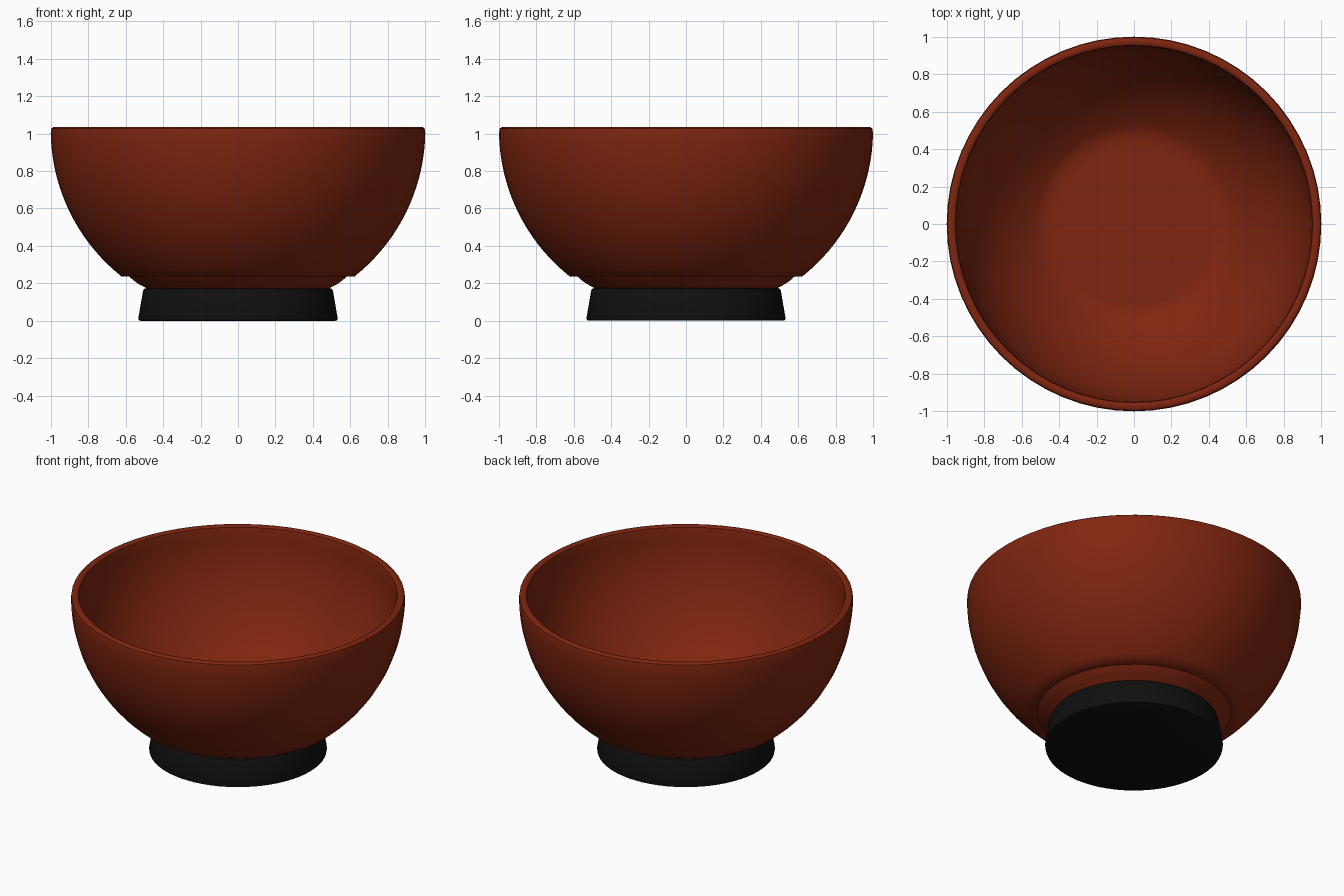
import bpy, bmesh, math

if "Cube" in bpy.data.objects:
    bpy.data.objects.remove(bpy.data.objects["Cube"])

def material(name, rgb):
    m = bpy.data.materials.new(name)
    m.diffuse_color = (*rgb, 1)
    m.use_nodes = True
    m.node_tree.nodes["Principled BSDF"].inputs["Base Color"].default_value = m.diffuse_color
    return m

red = material("red_lacquer", (0.215, 0.019, 0.005))
black = material("black_lacquer", (0.005, 0.005, 0.005))

def lathe(name, profile, mat, steps=64):
    """Spin an (r, z) profile around the z axis."""
    bm = bmesh.new()
    verts = [bm.verts.new((r, 0, z)) for r, z in profile]
    edges = [bm.edges.new(pair) for pair in zip(verts, verts[1:])]
    bmesh.ops.spin(bm, geom=verts + edges, cent=(0, 0, 0), axis=(0, 0, 1),
                   angle=2 * math.pi, steps=steps, use_duplicate=False)
    bmesh.ops.remove_doubles(bm, verts=bm.verts, dist=0.0005)
    bmesh.ops.recalc_face_normals(bm, faces=bm.faces)
    mesh = bpy.data.meshes.new(name)
    bm.to_mesh(mesh)
    bm.free()
    mesh.materials.append(mat)
    ob = bpy.data.objects.new(name, mesh)
    bpy.context.collection.objects.link(ob)
    bpy.ops.object.select_all(action='DESELECT')
    ob.select_set(True)
    bpy.context.view_layer.objects.active = ob
    bpy.ops.object.shade_smooth_by_angle(angle=math.radians(40))
    return ob

def arc(radius, zc, a0, a1, n):
    """Points on a circle about (0, zc); angle is measured down from the rim."""
    out = []
    for i in range(n + 1):
        a = math.radians(a0 + (a1 - a0) * i / n)
        out.append((radius * math.cos(a), zc - radius * math.sin(a)))
    return out

# Bowl: neck, round outer wall, softened rim, inner wall
neck = [(0, 0.165), (0.48, 0.165), (0.495, 0.178), (0.53, 0.196), (0.56, 0.218), (0.58, 0.236)]
outer = arc(1.0, 1.02, 51.5, 1, 18)
rim = [(0.996, 1.027), (0.985, 1.035), (0.965, 1.035), (0.954, 1.028)]
inner = arc(0.95, 1.01, 0, 90, 24)
inner[-1] = (0, inner[-1][1])
inner = [(r, max(z, 0.19)) for r, z in inner]
lathe("bowl", neck + outer + rim + inner, red)

# Foot: flared ring base with softened edges
foot = [(0, 0), (0.52, 0), (0.53, 0.004), (0.532, 0.015),
        (0.507, 0.16), (0.502, 0.17), (0.492, 0.174), (0, 0.174)]
lathe("foot", foot, black)
